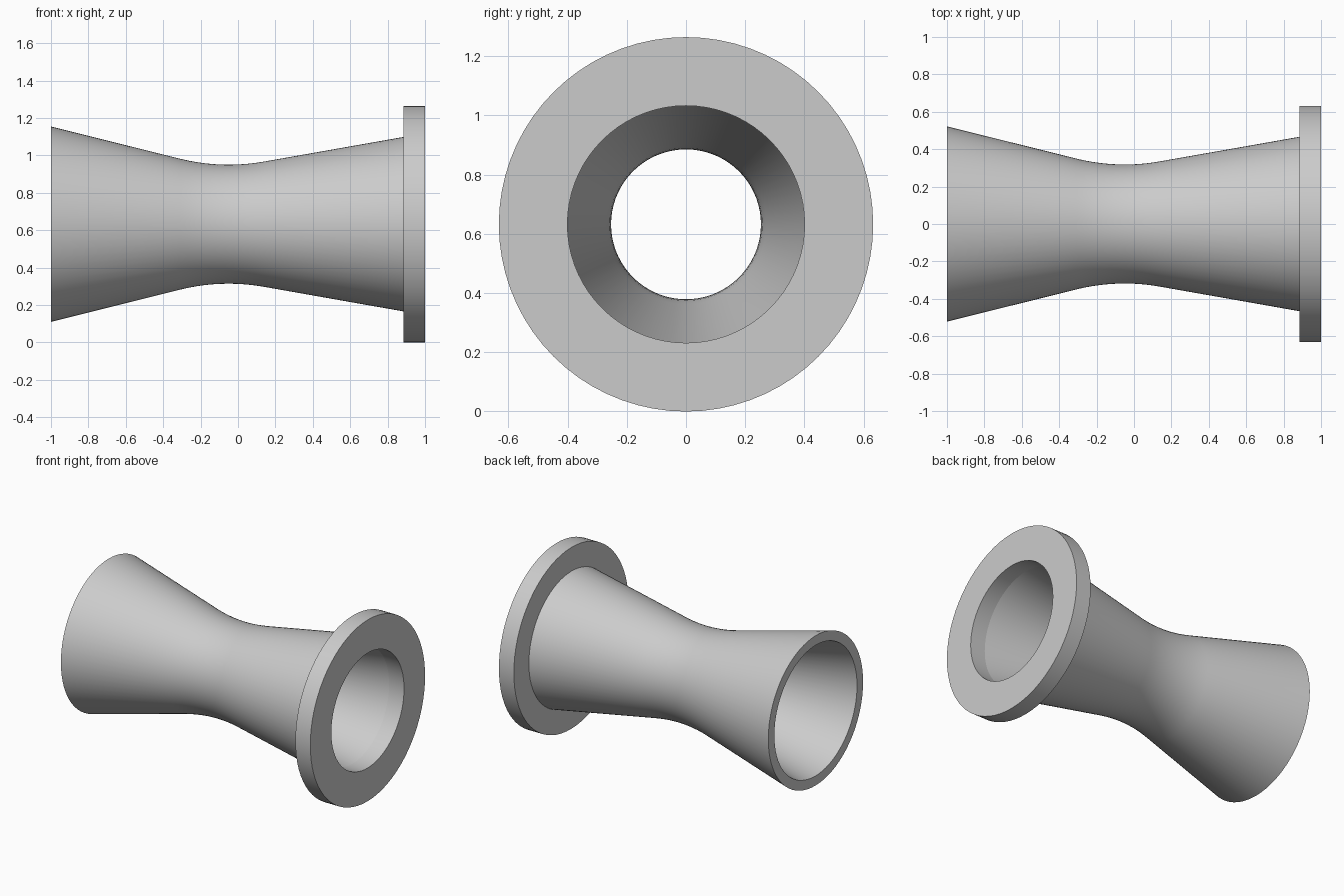
import bpy, bmesh, math
from mathutils import Matrix

cube = bpy.data.objects.get("Cube")
if cube:
    bpy.data.objects.remove(cube, do_unlink=True)

SEGMENTS = 72
FLANGE_R, FLANGE_X = 0.632, 0.885     # flange radius and back face position
THROAT_X, THROAT_R = -0.05, 0.318     # narrowest outer section
BEND, WALL = 1.07, 0.065              # throat curve radius, wall thickness
LEFT, RIGHT = math.radians(14), math.radians(10)   # cone half angles

# Plain grey material
grey = bpy.data.materials.new("grey")
grey.use_nodes = True
colour = (0.6, 0.6, 0.6, 1)
grey.diffuse_color = colour
grey.node_tree.nodes["Principled BSDF"].inputs["Base Color"].default_value = colour


def wall_profile(offset, steps=10):
    """Cone, throat arc, cone; offset moves the wall inward."""
    radius = BEND + offset
    centre = THROAT_R + BEND
    arc = []
    for i in range(steps + 1):
        a = -LEFT + (LEFT + RIGHT) * i / steps
        arc.append((THROAT_X + radius * math.sin(a), centre - radius * math.cos(a)))
    (x0, r0), (x1, r1) = arc[0], arc[-1]
    start = (-1, r0 + (x0 + 1) * math.tan(LEFT))
    end = (FLANGE_X, r1 + (FLANGE_X - x1) * math.tan(RIGHT))
    return [start] + arc + [end]


# Closed section: outer wall, flange, straight bore, inner wall
outer = wall_profile(0)
inner = wall_profile(WALL)
bore = inner[-1][1]
flange = [(FLANGE_X, FLANGE_R), (1, FLANGE_R), (1, bore)]
section = outer + flange + inner[::-1]

# Revolve the section around the x axis
bm = bmesh.new()
verts = [bm.verts.new((x, 0, r)) for x, r in section]
edges = [bm.edges.new((v, verts[(i + 1) % len(verts)])) for i, v in enumerate(verts)]
bmesh.ops.spin(bm, geom=verts + edges, cent=(0, 0, 0), axis=(1, 0, 0),
               angle=math.tau, steps=SEGMENTS, use_merge=True)
bmesh.ops.remove_doubles(bm, verts=bm.verts, dist=1e-5)
bmesh.ops.recalc_face_normals(bm, faces=bm.faces)
bmesh.ops.transform(bm, matrix=Matrix.Translation((0, 0, FLANGE_R)), verts=bm.verts)

mesh = bpy.data.meshes.new("flanged_nozzle")
bm.to_mesh(mesh)
bm.free()
mesh.materials.append(grey)
nozzle = bpy.data.objects.new("flanged_nozzle", mesh)
bpy.context.collection.objects.link(nozzle)

# Smooth walls, crisp rims
bpy.ops.object.select_all(action="DESELECT")
nozzle.select_set(True)
bpy.context.view_layer.objects.active = nozzle
bpy.ops.object.shade_smooth_by_angle(angle=math.radians(9))
